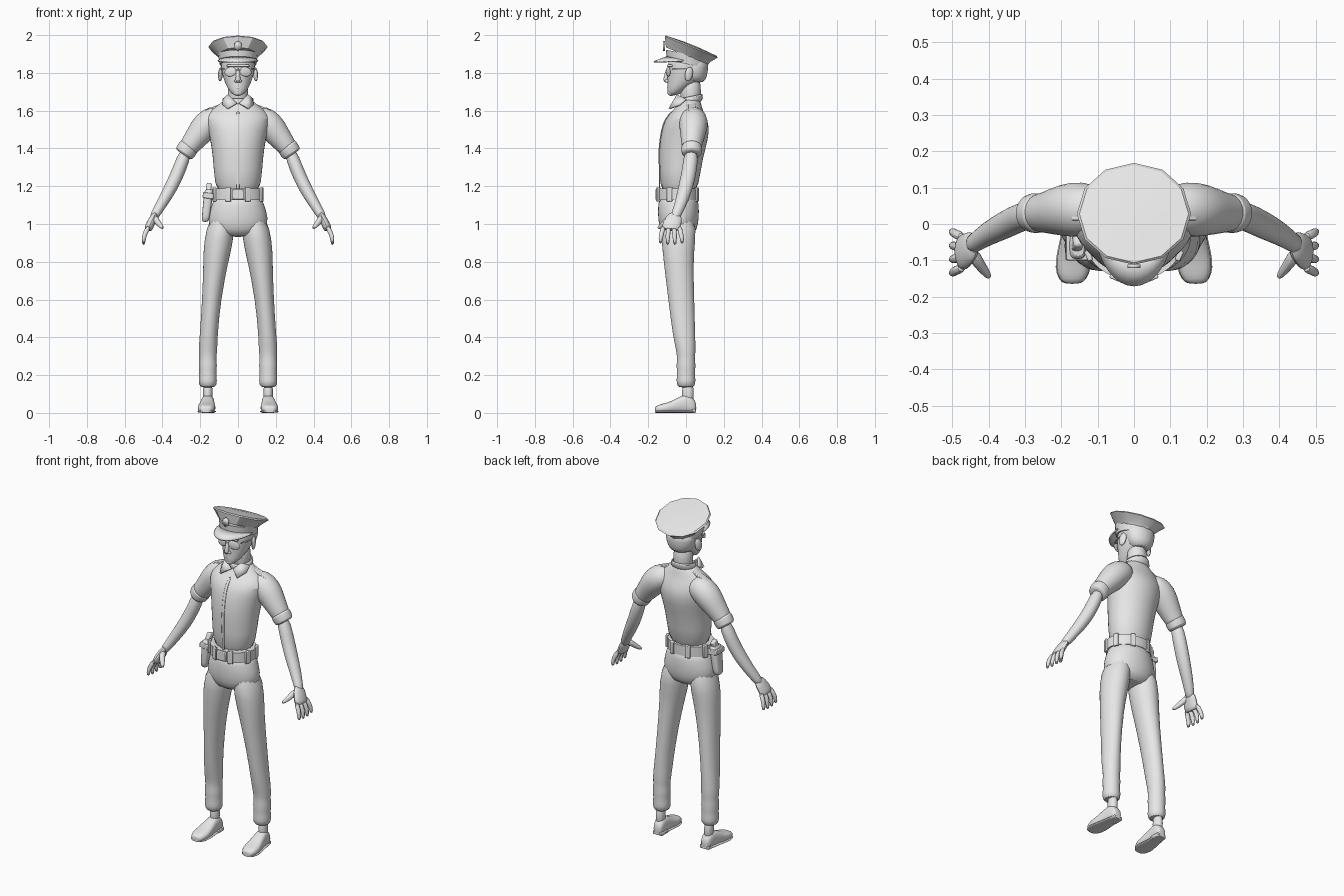
import bpy, bmesh
from math import sin, cos, pi, radians, copysign
from mathutils import Vector, Matrix

old = bpy.data.objects.get("Cube")
if old:
    bpy.data.objects.remove(old)

grey = bpy.data.materials.new("plain_grey")
grey.use_nodes = True
grey.diffuse_color = (.8, .8, .8, 1)
grey.node_tree.nodes["Principled BSDF"].inputs["Base Color"].default_value = grey.diffuse_color


def finish(name, bm, smooth=0, angle=40, thick=0, bevel=0):
    """Turn a bmesh into a shaded object with optional modifiers."""
    bmesh.ops.recalc_face_normals(bm, faces=bm.faces)
    mesh = bpy.data.meshes.new(name)
    bm.to_mesh(mesh)
    bm.free()
    mesh.materials.append(grey)
    part = bpy.data.objects.new(name, mesh)
    bpy.context.collection.objects.link(part)
    if thick:
        modifier = part.modifiers.new("thickness", 'SOLIDIFY')
        modifier.thickness, modifier.offset = thick, 0
    if bevel:
        modifier = part.modifiers.new("bevel", 'BEVEL')
        modifier.width, modifier.segments = bevel, 2
    if smooth:
        modifier = part.modifiers.new("smooth", 'SUBSURF')
        modifier.levels = modifier.render_levels = smooth
    bpy.ops.object.select_all(action='DESELECT')
    part.select_set(True)
    bpy.context.view_layer.objects.active = part
    bpy.ops.object.shade_smooth_by_angle(angle=radians(angle))
    return part


def skin(name, rings, **options):
    """Bridge a list of point rings and cap both ends."""
    bm = bmesh.new()
    loops = [[bm.verts.new(point) for point in ring] for ring in rings]
    for low, high in zip(loops, loops[1:]):
        for i in range(len(low)):
            bm.faces.new((low[i - 1], low[i], high[i], high[i - 1]))
    bm.faces.new(loops[0])
    bm.faces.new(loops[-1])
    return finish(name, bm, **options)


def oval(centre, across, along, sides, power=1):
    """Closed ring; a power under one makes it squarer."""
    def shape(value):
        return copysign(abs(value) ** power, value)
    angles = [2 * pi * i / sides for i in range(sides)]
    return [centre + across * shape(cos(a)) + along * shape(sin(a)) for a in angles]


def stack(name, rows, x=lambda z: 0, side=1, sides=16, power=1, tilt=0, smooth=1, **options):
    """Level or tilted rings: height, y centre, x radius, y radius."""
    rings = [oval(Vector((side * x(z), y, z)), Vector((wide, 0, 0)), Vector((0, deep, deep * tilt)), sides, power)
             for z, y, wide, deep in rows]
    return skin(name, rings, smooth=smooth, **options)


def tube(name, rows, side=1, sides=12, depth=1):
    """Rings square to a path: x, y, z, radius; depth widens them towards y."""
    path = [Vector((side * x, y, z)) for x, y, z, radius in rows]
    rings = []
    for i, point in enumerate(path):
        forward = (path[min(i + 1, len(path) - 1)] - path[max(i - 1, 0)]).normalized()
        across = forward.cross(Vector((0, 1, 0))).normalized()
        radius = rows[i][-1]
        rings.append(oval(point, across * radius, across.cross(forward) * radius * depth, sides))
    return skin(name, rings, smooth=1)


def place(part, location, turn):
    part.location = location
    part.rotation_euler = [radians(degrees) for degrees in turn]


def box(name, location, size, turn=(0, 0, 0), bevel=.004):
    bm = bmesh.new()
    bmesh.ops.create_cube(bm, size=1, matrix=Matrix.Diagonal((*size, 1)))
    place(finish(name, bm, bevel=bevel), location, turn)


def ball(name, location, size, turn=(0, 0, 0)):
    bm = bmesh.new()
    bmesh.ops.create_uvsphere(bm, u_segments=16, v_segments=10, radius=1, matrix=Matrix.Diagonal((*size, 1)))
    place(finish(name, bm), location, turn)


def plate(name, points, side=1):
    bm = bmesh.new()
    bm.faces.new([bm.verts.new((side * x, y, z)) for x, y, z in points])
    finish(name, bm, thick=.01)


def ribbon(name, rows, **options):
    """Open sheet through rows of points."""
    bm = bmesh.new()
    lines = [[bm.verts.new(point) for point in row] for row in rows]
    for a, b in zip(lines, lines[1:]):
        for j in range(len(a) - 1):
            bm.faces.new((a[j], a[j + 1], b[j + 1], b[j]))
    finish(name, bm, **options)


# Shirt body and the button strip that follows its front
shirt = [(1.13, -.04, .12, .1), (1.3, -.03, .13, .11), (1.4, -.02, .14, .125), (1.5, 0, .16, .13),
         (1.56, 0, .175, .11), (1.6, .01, .15, .08), (1.64, .02, .09, .06), (1.67, .02, .06, .05)]
stack("shirt_body", shirt, sides=20)
ribbon("button_strip", [[(x, y - deep, z) for x in (-.01, .01)] for z, y, wide, deep in shirt[:6]], smooth=1, thick=.006)

# Trouser seat and belt with keepers
stack("trouser_seat", [(1.17, -.04, .12, .1), (1.1, -.04, .14, .11), (1.03, -.04, .165, .11),
                       (.97, -.04, .15, .1), (.93, -.04, .09, .07)], sides=20)
waist = Vector((0, -.045, 1.157))
belt_wide, belt_deep = .135, .11
stack("belt", [(waist.z + rise, waist.y, belt_wide, belt_deep) for rise in (-.03, .03)], sides=24, smooth=0)
box("belt_buckle", waist - Vector((0, belt_deep, 0)), (.06, .015, .055))
for i in range(8):
    angle = pi * (i + .5) / 4
    spot = waist + Vector((belt_wide * cos(angle), belt_deep * sin(angle), 0))
    box(f"belt_keeper_{i}", spot, (.015, .03, .075), (0, 0, 45 * i + 22))


def leg_line(z):
    """Sideways position of the leg axis at a height."""
    return .16 - .12 * max(0, z - .3) ** 1.5


for side, label in ((1, "left"), (-1, "right")):
    # Trouser leg with soft folds at the hem
    leg = [(1.06, -.04, .07, .1), (.9, -.04, .08, .09), (.8, -.04, .067, .08), (.6, -.025, .05, .07),
           (.4, -.01, .048, .06)]
    folds = [(.33 - .04 * i, 0, .048 + .003 * (-1) ** i, .05 + .002 * (-1) ** i) for i in range(6)]
    stack(label + "_trouser_leg", leg + folds, leg_line, side)

    # Ankle, shoe and sole
    stack(label + "_ankle", [(z, .01, .026, .032) for z in (.16, .1, .05)], leg_line, side, sides=12)
    shoe = [(.055, .02, .05), (.04, .03, .08), (.01, .034, .1), (-.03, .037, .09), (-.08, .046, .06),
            (-.12, .049, .05), (-.155, .036, .04), (-.165, .02, .03)]
    for part, grow, limit in (("_shoe", 1, 1), ("_sole", 1.06, .015)):
        rings = []
        for y, wide, tall in shoe:
            rise = Vector((0, 0, min(tall, limit) / 2))
            centre = Vector((side * (.16 - .06 * y), y, 0)) + rise
            rings.append(oval(centre, Vector((wide * grow, 0, 0)), rise, 16, .75))
        skin(label + part, rings, smooth=1)
    box(label + "_heel", (side * .155, .02, .01), (.06, .06, .02))

    # Sleeve, turned cuff and arm
    tube(label + "_sleeve", [(.07, .035, 1.57, .05), (.12, .04, 1.56, .074), (.17, .04, 1.525, .079),
                             (.215, .035, 1.465, .066), (.255, .03, 1.415, .054), (.28, .03, 1.38, .05)], side, 16)
    tube(label + "_sleeve_cuff", [(.255, .03, 1.415, .048), (.26, .03, 1.41, .058), (.286, .03, 1.37, .055),
                                  (.289, .03, 1.366, .04)], side, 16)
    tube(label + "_arm", [(.27, .03, 1.4, .036), (.31, .02, 1.29, .037), (.35, 0, 1.2, .037),
                          (.4, -.025, 1.115, .031), (.435, -.05, 1.055, .025), (.45, -.06, 1.03, .024)], side, depth=1.1)

    # Hand
    tube(label + "_palm", [(.437, -.05, 1.055, .016), (.453, -.065, 1.025, .021), (.47, -.08, .985, .024),
                           (.48, -.08, .965, .021)], side, depth=2.2)
    for i in range(4):
        y = -.12 + .028 * i
        fan = .01 * (i - 1.5)
        tip = .883 + .008 * abs(i - 1.5)
        tube(f"{label}_finger_{i}", [(.47, y, .99, .014), (.49, y + fan / 2, .955, .014),
                                     (.5, y + fan, .925, .012), (.5, y + fan, tip, .009)], side, 8)
    tube(label + "_thumb", [(.446, -.075, 1.04, .02), (.43, -.105, 1.015, .018), (.41, -.13, .99, .014),
                            (.396, -.15, .976, .008)], side, 8)

    # Shoulder strap and collar flap
    box(label + "_shoulder_strap", (side * .125, .03, 1.616), (.1, .04, .014), (0, side * 22, 0))
    plate(label + "_collar_flap", [(.006, -.057, 1.64), (.05, -.045, 1.685), (.08, 0, 1.66),
                                   (.08, -.035, 1.63), (.056, -.088, 1.61)], side)

    # Ear, lens, spectacle arm and nostril
    ball(label + "_ear", (side * .093, .015, 1.793), (.011, .022, .038), (-12, 0, side * 20))
    ball(label + "_lens", (side * .04, -.094, 1.806), (.033, .006, .025), (0, side * 12, side * 18))
    tube(label + "_spectacle_arm", [(.07, -.08, 1.82, .004), (.088, -.03, 1.82, .004), (.093, .015, 1.82, .004)], side, 6)
    ball(label + "_nostril", (side * .012, -.1, 1.757), (.009, .012, .008))

# Neck and standing collar
stack("neck", [(z, .025, .055, .055) for z in (1.61, 1.7, 1.78)])
stack("collar", [(1.625, .02, .084, .074), (1.675, .024, .068, .066), (1.68, .024, .06, .06), (1.64, .02, .06, .06)],
      sides=20, tilt=.2)

# Head, hair and face
stack("head", [(1.68, -.07, .02, .02), (1.695, -.06, .04, .04), (1.725, -.04, .06, .06), (1.765, -.006, .077, .095),
               (1.81, .004, .09, .106), (1.86, .01, .094, .105), (1.9, .01, .086, .095)])
stack("hair", [(1.745, .05, .05, .045), (1.78, .05, .08, .063), (1.83, .05, .09, .07), (1.88, .05, .092, .068)])
tube("nose", [(0, -.094, 1.825, .01), (0, -.104, 1.79, .011), (0, -.109, 1.76, .015), (0, -.098, 1.75, .01)], sides=10)
ball("lips", (0, -.088, 1.722), (.022, .012, .008))
ball("chin", (0, -.078, 1.694), (.026, .02, .016))
box("spectacle_bridge", (0, -.104, 1.816), (.03, .005, .006), bevel=.001)
box("brow", (0, -.086, 1.838), (.12, .03, .012))

# Peaked cap: band, faceted crown, peak and badge
stack("cap_band", [(1.846, .006, .098, .108), (1.9, .006, .105, .112)], sides=24, tilt=-.2, smooth=0)
stack("cap_crown", [(1.89, .006, .104, .112), (1.905, .01, .118, .118), (1.937, .028, .157, .14),
                    (1.944, .028, .15, .134), (1.95, .028, .05, .045)], sides=12, tilt=-.4, smooth=0, angle=25)
peak = []
for i in range(17):
    angle = radians(10 * i - 80)
    front = cos(angle)
    peak.append([(sin(angle) * (.103 + .004 * reach), .006 - front * (.108 + .068 * reach),
                  1.862 + front * (.022 - .026 * reach)) for reach in (0, .5, 1)])
ribbon("cap_peak", peak, thick=.008)
plate("cap_badge", [(.021 * sin(i * pi / 3), -.116, 1.943 + .027 * cos(i * pi / 3)) for i in range(6)])

# Holster with sidearm grip
stack("holster", [(1.01, -.06, .017, .026), (1.03, -.06, .021, .032), (1.12, -.06, .024, .036),
                  (1.17, -.06, .024, .038), (1.185, -.06, .02, .034)], lambda z: .12 * z - .295, power=.6)
box("holster_flap", (-.158, -.06, 1.15), (.058, .08, .03), (0, 8, 0))
box("sidearm_grip", (-.155, -.05, 1.19), (.028, .04, .05), (-20, 8, 0), bevel=.008)
